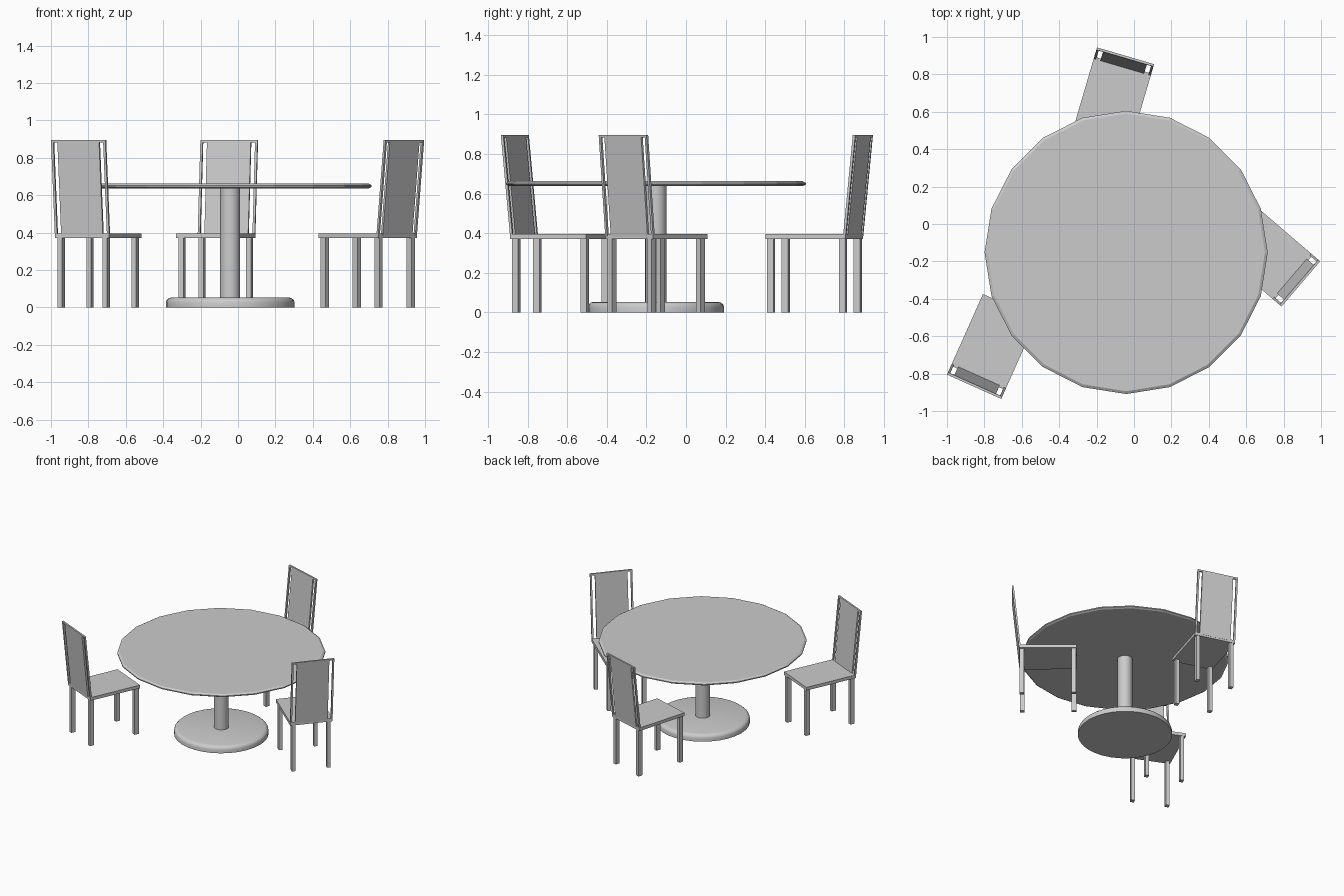
import bpy, bmesh
from math import cos, sin, pi, atan2, radians
from mathutils import Matrix, Vector

if "Cube" in bpy.data.objects:
    bpy.data.objects.remove(bpy.data.objects["Cube"])

TABLE = (-0.042, -0.152)


def finish(bm, name, matrix=None):
    bmesh.ops.recalc_face_normals(bm, faces=bm.faces)
    mesh = bpy.data.meshes.new(name)
    bm.to_mesh(mesh)
    bm.free()
    obj = bpy.data.objects.new(name, mesh)
    bpy.context.collection.objects.link(obj)
    if matrix:
        obj.matrix_world = matrix
    return obj


def lathe(name, profile, sides, smooth=False):
    """Closed turned solid from (radius, height) points, bottom to top."""
    bm = bmesh.new()
    rings = [[bm.verts.new((r * cos(2 * pi * i / sides), r * sin(2 * pi * i / sides), z))
              for i in range(sides)] for r, z in profile]
    for low, high in zip(rings, rings[1:]):
        for i in range(sides):
            j = (i + 1) % sides
            bm.faces.new((low[i], low[j], high[j], high[i]))
    bm.faces.new(rings[0][::-1])
    bm.faces.new(rings[-1])
    obj = finish(bm, name, Matrix.Translation((*TABLE, 0)))
    if smooth:
        bpy.ops.object.select_all(action='DESELECT')
        obj.select_set(True)
        bpy.context.view_layer.objects.active = obj
        bpy.ops.object.shade_smooth_by_angle(angle=radians(40))


def box(name, x, y, z, matrix, lean=0.0):
    """Box from (min, max) ranges; lean shifts its top along local y."""
    bm = bmesh.new()
    bmesh.ops.create_cube(bm, size=1)
    for v in bm.verts:
        t = v.co + Vector((0.5, 0.5, 0.5))
        h = z[0] + t.z * (z[1] - z[0])
        shift = lean * (h - SEAT_TOP) / (BACK_TOP - SEAT_TOP)
        v.co = (x[0] + t.x * (x[1] - x[0]), y[0] + t.y * (y[1] - y[0]) + shift, h)
    finish(bm, name, matrix)


# Pedestal table
lathe("table_top", [(0.742, 0.637), (0.757, 0.645), (0.757, 0.653), (0.742, 0.662)], 20)
lathe("table_column", [(0.054, 0.04), (0.054, 0.64)], 24, True)
lathe("table_base", [(0.344, 0), (0.344, 0.027), (0.340, 0.039), (0.329, 0.049), (0.314, 0.053)],
      32, True)

# Chair dimensions; local +y points to the backrest
HALF_W, HALF_D = 0.159, 0.21
SEAT_BOTTOM, SEAT_TOP, BACK_TOP = 0.370, 0.395, 0.895
LEAN, THICK, RAIL = 0.05, 0.013, 0.013


def chair(label, centre, back_dir):
    turn = atan2(back_dir[1], back_dir[0]) - pi / 2
    m = Matrix.Translation((*centre, 0)) @ Matrix.Rotation(turn, 4, 'Z')
    box(label + "_seat", (-HALF_W, HALF_W), (-HALF_D, HALF_D), (SEAT_BOTTOM, SEAT_TOP), m)
    back = (HALF_D - THICK + 0.002, HALF_D + 0.002)
    for side, s in (("left", -1), ("right", 1)):
        # Legs and back uprights
        leg_x = sorted((s * 0.118, s * 0.146))
        for end, e in (("front", -1), ("back", 1)):
            leg_y = sorted((e * 0.172, e * 0.207))
            box(f"{label}_{end}_{side}_leg", leg_x, leg_y, (0, SEAT_BOTTOM + 0.005), m)
        post_x = sorted((s * (HALF_W - RAIL), s * HALF_W))
        box(f"{label}_{side}_upright", post_x, back, (SEAT_TOP - 0.01, BACK_TOP - RAIL), m, LEAN)
    # Back panel and top rail
    box(label + "_back_panel", (-0.122, 0.122), back, (SEAT_TOP - 0.01, BACK_TOP - RAIL), m, LEAN)
    box(label + "_top_rail", (-HALF_W, HALF_W), back, (BACK_TOP - RAIL, BACK_TOP), m, LEAN)


chair("rear_chair", (-0.119, 0.648), (0.282, 0.959))
chair("left_chair", (-0.748, -0.631), (-0.408, -0.913))
chair("right_chair", (0.693, -0.150), (0.76, -0.65))
